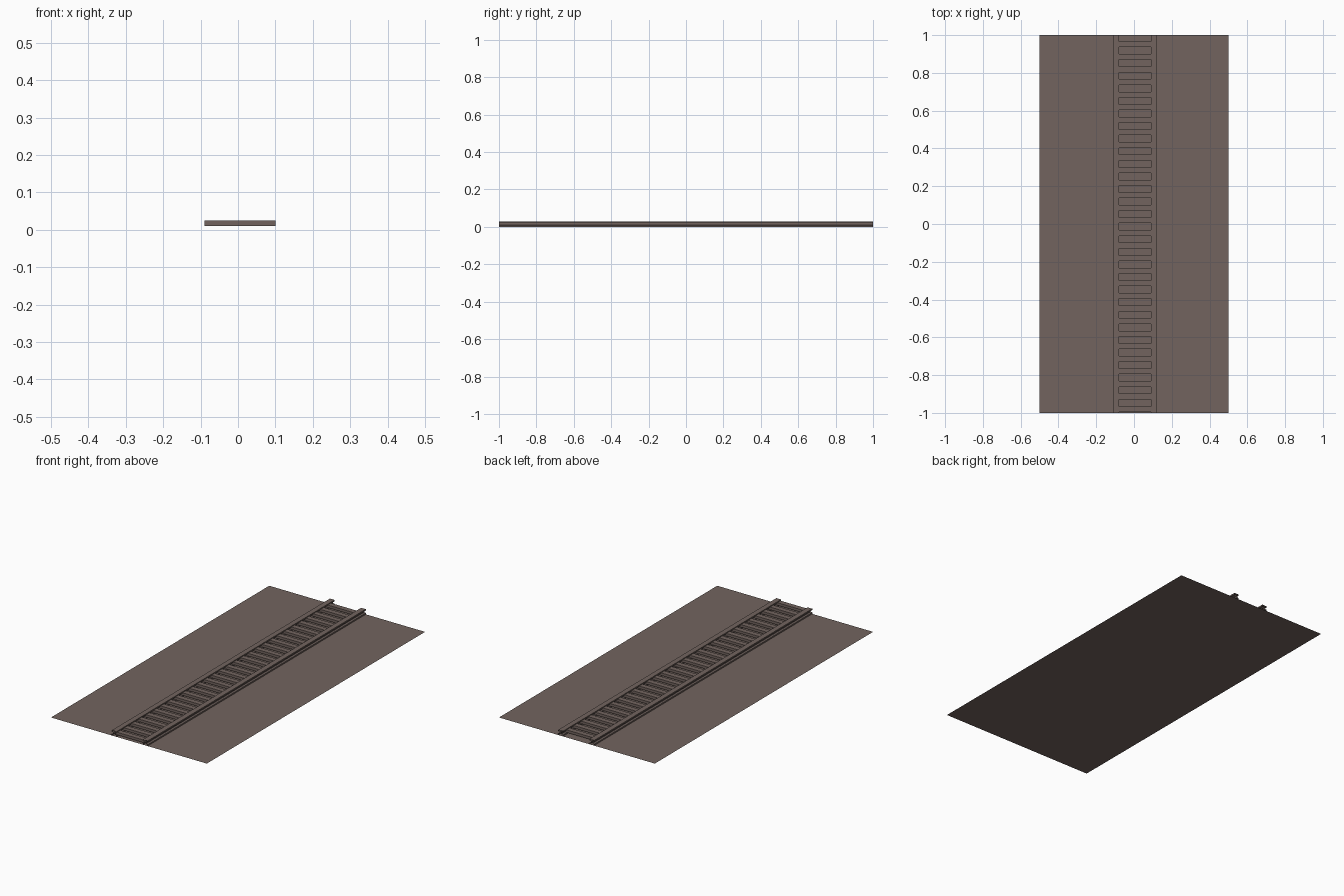
import bpy, bmesh

if "Cube" in bpy.data.objects:
    bpy.data.objects.remove(bpy.data.objects["Cube"])

# one flat brown for everything
brown = bpy.data.materials.new("dull brown")
brown.diffuse_color = (0.168, 0.127, 0.113, 1)
brown.use_nodes = True
brown.node_tree.nodes["Principled BSDF"].inputs["Base Color"].default_value = brown.diffuse_color


def finish(bm, name):
    bmesh.ops.recalc_face_normals(bm, faces=bm.faces)
    mesh = bpy.data.meshes.new(name)
    bm.to_mesh(mesh)
    bm.free()
    mesh.materials.append(brown)
    obj = bpy.data.objects.new(name, mesh)
    bpy.context.collection.objects.link(obj)
    return obj


# flat ground sheet
bm = bmesh.new()
bm.faces.new([bm.verts.new(p) for p in
              ((-0.5, -1, 0), (0.5, -1, 0), (0.5, 1, 0), (-0.5, 1, 0))])
ground = finish(bm, "ground")


# rail: I-section swept along y with open ends
def rail(name, cx):
    half = [(0.015, 0), (0.015, 0.008), (0.005, 0.01),
            (0.005, 0.021), (0.015, 0.022), (0.015, 0.03)]
    profile = half + [(-x, z) for x, z in reversed(half)]
    bm = bmesh.new()
    a = [bm.verts.new((cx + x, -1, z)) for x, z in profile]
    b = [bm.verts.new((cx + x, 1, z)) for x, z in profile]
    n = len(profile)
    for i in range(n):
        j = (i + 1) % n
        bm.faces.new((a[i], a[j], b[j], b[i]))
    return finish(bm, name)


rail("left_rail", -0.095)
rail("right_rail", 0.105)

# one sleeper repeated between the rails
bm = bmesh.new()
bmesh.ops.create_cube(bm, size=1)
for v in bm.verts:
    v.co = (0.005 + v.co.x * 0.19, -0.98 + v.co.y * 0.03, 0.0175 + v.co.z * 0.015)
sleepers = finish(bm, "sleepers")
arr = sleepers.modifiers.new("repeat", 'ARRAY')
arr.count = 30
arr.use_relative_offset = False
arr.use_constant_offset = True
arr.constant_offset_displace = (0, 0.0666, 0)
